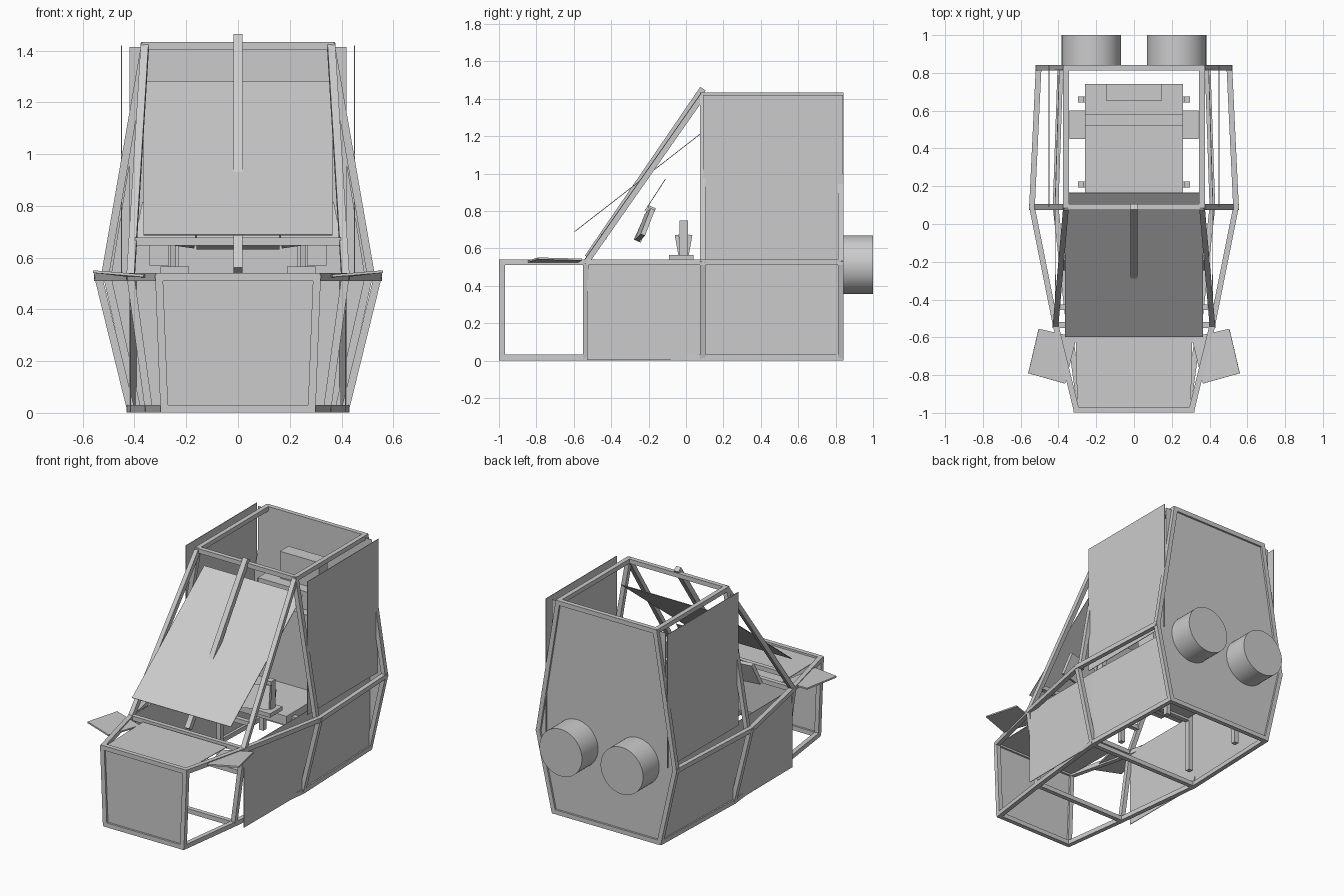
import bpy, math
from mathutils import Vector

cube = bpy.data.objects.get("Cube")
if cube:
    bpy.data.objects.remove(cube, do_unlink=True)

grey = bpy.data.materials.new("plain grey")
grey.use_nodes = True
grey.diffuse_color = (0.6, 0.6, 0.6, 1)
grey.node_tree.nodes["Principled BSDF"].inputs["Base Color"].default_value = (0.6, 0.6, 0.6, 1)


def finish(ob, name):
    ob.name = name
    ob.data.materials.append(grey)
    return ob


def box(name, centre, size, rot=(0, 0, 0)):
    bpy.ops.mesh.primitive_cube_add(size=1, location=centre, rotation=rot)
    ob = bpy.context.object
    ob.scale = size
    return finish(ob, name)


def bar(name, a, b, width=0.03):
    a, b = Vector(a), Vector(b)
    d = b - a
    ob = box(name, (a + b) / 2, (width, width, d.length + width * 0.6))
    ob.rotation_euler = d.to_track_quat('Z', 'Y').to_euler()
    return ob


def plate(name, corners, thick=0.004):
    data = bpy.data.meshes.new(name)
    data.from_pydata(corners, [], [range(len(corners))])
    ob = bpy.data.objects.new(name, data)
    bpy.context.collection.objects.link(ob)
    mod = ob.modifiers.new("thickness", 'SOLIDIFY')
    mod.thickness = thick
    mod.offset = 0
    return finish(ob, name)


def upright(name, a, b, z0, z1):
    """Vertical sheet above the line from a to b."""
    return plate(name, [(*a, z0), (*b, z0), (*b, z1), (*a, z1)])


def flip(p, s):
    return (p[0] * s, *p[1:])


# Frame joints on the +x side
LOW, MID, TOP = 0.016, 0.525, 1.418
stations = [-0.984, -0.535, 0.09, 0.828]
low = [(x, y, LOW) for x, y in zip((0.285, 0.345, 0.415, 0.39), stations)]
mid = [(x, y, MID) for x, y in zip((0.305, 0.415, 0.54, 0.505), stations)]
top = [(0.36, y, TOP) for y in stations[2:]]
hoop_feet = [(0.515, 0.09, MID), mid[3]]

# Tubular frame and side panels
for s, side in ((1, "left"), (-1, "right")):
    def m(p):
        return flip(p, s)
    for i in range(4):
        bar(f"{side}_post_{i}", m(low[i]), m(mid[i]))
        if i < 3:
            bar(f"{side}_lower_rail_{i}", m(low[i]), m(low[i + 1]))
            bar(f"{side}_upper_rail_{i}", m(mid[i]), m(mid[i + 1]))
    for foot, head in zip(hoop_feet, top):
        bar(f"{side}_hoop", m(foot), m(head))
    bar(f"{side}_roof_rail", m(top[0]), m(top[1]))
    bar(f"{side}_windscreen_pillar", m(top[0]), m(mid[1]))

    # Vertical side sheets
    upright(f"{side}_middle_panel", m((0.415, -0.53)), m((0.418, 0.09)), 0.004, 0.53)
    upright(f"{side}_rear_panel", m((0.418, 0.09)), m((0.395, 0.83)), 0.01, 0.53)
    upright(f"{side}_upper_panel", m((0.45, 0.09)), m((0.45, 0.84)), 0.53, 1.42)

    # Nose fins
    plate(f"{side}_fin", [m((0.505, -0.555, 0.54)), m((0.56, -0.79, 0.546)),
                          m((0.365, -0.845, 0.53)), m((0.305, -0.60, 0.517))], 0.01)

    # Rear thrusters
    bpy.ops.mesh.primitive_cylinder_add(vertices=48, radius=0.157, depth=0.17,
                                        location=(s * 0.226, 0.915, 0.512),
                                        rotation=(math.pi / 2, 0, 0))
    finish(bpy.context.object, f"{side}_thruster")
    bpy.ops.object.shade_smooth_by_angle()

    # Hand controls
    box(f"{side}_control_base", (s * 0.245, -0.025, 0.552), (0.11, 0.13, 0.026))
    box(f"{side}_control_lever", (s * 0.25, -0.013, 0.655), (0.04, 0.045, 0.19))
    for t in (-1, 1):
        bar(f"{side}_control_fork", (s * 0.25, -0.013 + t * 0.018, 0.57),
            (s * 0.25, -0.013 + t * 0.035, 0.665), 0.022)

    # Seat legs and side bolsters
    for y in (0.21, 0.66):
        bar(f"{side}_seat_leg", (s * 0.28, y, 0.03), (s * 0.28, y, 0.42), 0.032)
    box(f"{side}_seat_bolster", (s * 0.3, 0.525, 0.72), (0.085, 0.15, 0.3))

    # Dashboard wing
    box(f"{side}_dash_wing", (s * 0.27, -0.22, 0.725), (0.23, 0.025, 0.15),
        (math.radians(-22), s * math.radians(-8), s * math.radians(8)))

# Cross members
for i in range(4):
    bar("floor_cross_bar", low[i], flip(low[i], -1))
for i in (0, 1):
    bar("nose_cross_bar", mid[i], flip(mid[i], -1))
for p in top:
    bar("roof_cross_bar", p, flip(p, -1))
bar("pillar_cross_bar", (-0.39, -0.44, 0.662), (0.39, -0.44, 0.662))
bar("windscreen_centre_bar", (0, 0.085, 1.445), (0, -0.52, 0.56), 0.035)

# Front, nose and rear panels
plate("front_panel", [low[0], mid[0], flip(mid[0], -1), flip(low[0], -1)])
plate("nose_top_panel", [(-0.3, -0.98, MID), (0.3, -0.98, MID),
                         (0.31, -0.56, MID), (-0.31, -0.56, MID)])
rear = [low[3], mid[3], top[1]]
plate("rear_wall", rear + [flip(p, -1) for p in reversed(rear)])
upright("rear_inner_wall", (-0.42, 0.815), (0.42, 0.815), 0.53, 1.415)

# Windscreen sheet
plate("windscreen", [(-0.365, -0.597, 0.688), (0.365, -0.597, 0.688),
                     (0.365, 0.165, 1.28), (-0.365, 0.165, 1.28)])

# Dashboard and its display
box("dash_centre", (0, -0.22, 0.73), (0.32, 0.04, 0.2), (math.radians(-24), 0, 0))
plate("dash_display", [(-0.15, -0.22, 0.8), (0.15, -0.22, 0.8),
                       (0.15, -0.11, 0.97), (-0.15, -0.11, 0.97)])

# Seat
box("seat_pan", (0, 0.35, 0.42), (0.52, 0.42, 0.06))
box("seat_back", (0, 0.66, 0.74), (0.52, 0.16, 0.66))
box("seat_back_pad", (0, 0.55, 0.7), (0.52, 0.06, 0.5))
box("headrest", (0, 0.695, 1.16), (0.29, 0.09, 0.18))
for y in (0.21, 0.66):
    box("seat_cross_bar", (0, y, 0.39), (0.59, 0.032, 0.032))
